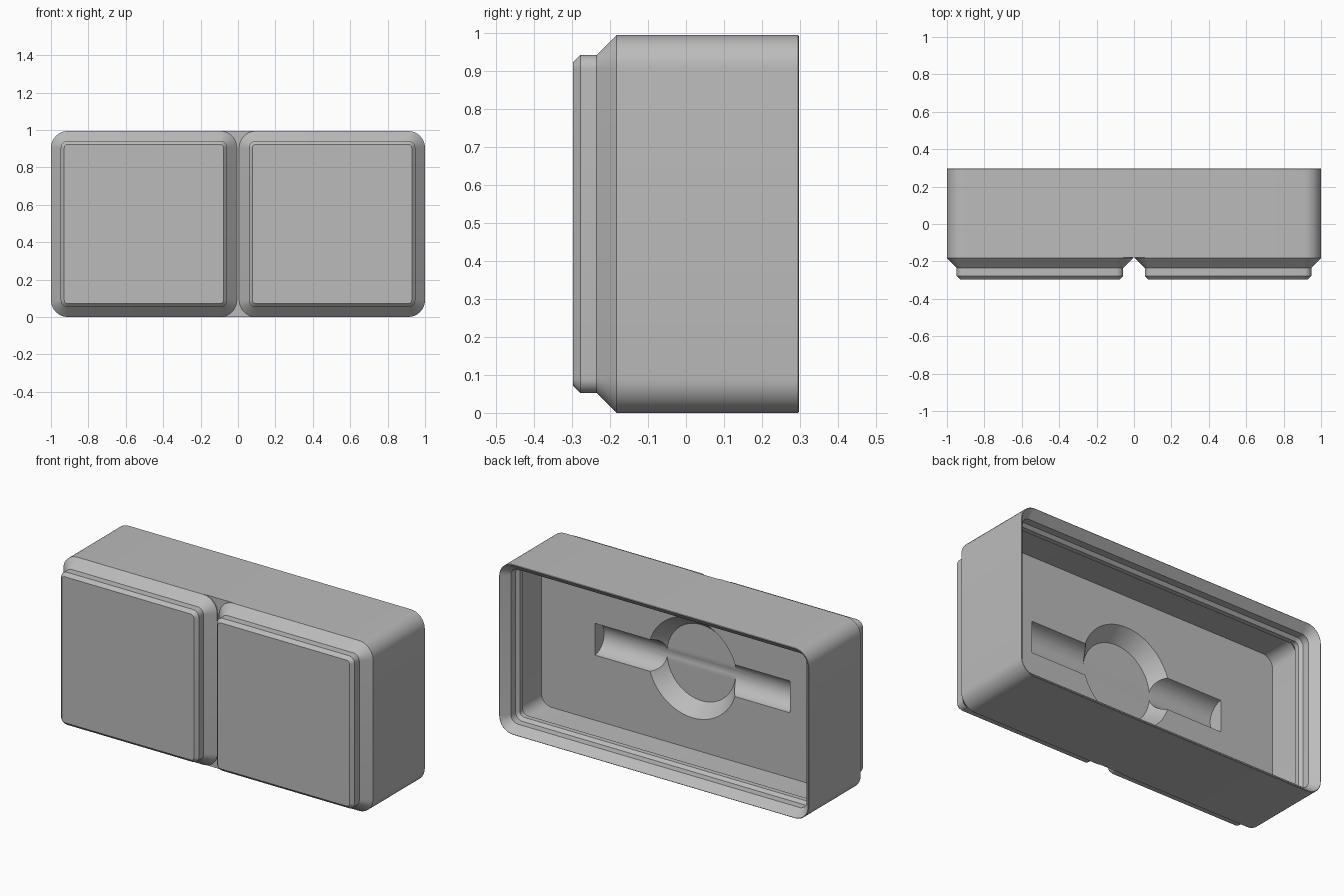
import bpy, bmesh, math
from mathutils import Matrix

default = bpy.data.objects.get("Cube")
if default:
    bpy.data.objects.remove(default)

HALF_H = 0.497      # half height of the box, also half width of one foot
RADIUS = 0.09       # outer corner radius
BACK, BODY_FRONT, FRONT = 0.297, -0.178, -0.297
FLOOR = -0.06       # inner floor of the tray

grey = bpy.data.materials.new("plain grey")
grey.use_nodes = True
grey.diffuse_color = (0.5, 0.5, 0.5, 1)
grey.node_tree.nodes["Principled BSDF"].inputs["Base Color"].default_value = (0.5, 0.5, 0.5, 1)


def finish(name, bm):
    bmesh.ops.recalc_face_normals(bm, faces=bm.faces)
    mesh = bpy.data.meshes.new(name)
    bm.to_mesh(mesh)
    bm.free()
    mesh.materials.append(grey)
    obj = bpy.data.objects.new(name, mesh)
    bpy.context.collection.objects.link(obj)
    return obj


def rounded_ring(bm, cx, half_w, inset, y, steps=8):
    """Rounded rectangle in the xz plane, moved inwards by inset."""
    r = max(RADIUS - inset, 0.015)
    w, h = half_w - inset - r, HALF_H - inset - r
    ring = []
    for k, (sx, sz) in enumerate([(1, 1), (-1, 1), (-1, -1), (1, -1)]):
        for i in range(steps + 1):
            a = (k + i / steps) * math.pi / 2
            ring.append(bm.verts.new((cx + sx * w + r * math.cos(a), y,
                                      HALF_H + sz * h + r * math.sin(a))))
    return ring


def loft(name, cx, half_w, profile, cap_end=True):
    """Skin rounded rings given as (inset, y) pairs."""
    bm = bmesh.new()
    rings = [rounded_ring(bm, cx, half_w, inset, y) for inset, y in profile]
    for a, b in zip(rings, rings[1:]):
        for i in range(len(a)):
            j = (i + 1) % len(a)
            bm.faces.new((a[i], a[j], b[j], b[i]))
    bm.faces.new(rings[0])
    if cap_end:
        bm.faces.new(rings[-1])
    return finish(name, bm)


def cone_cutter(name, r1, r2, length, matrix):
    bm = bmesh.new()
    bmesh.ops.create_cone(bm, cap_ends=True, segments=64, radius1=r1, radius2=r2,
                          depth=length, matrix=matrix)
    return finish(name, bm)


def smooth(obj):
    bpy.ops.object.select_all(action='DESELECT')
    obj.select_set(True)
    bpy.context.view_layer.objects.active = obj
    bpy.ops.object.shade_smooth_by_angle(angle=math.radians(30))


# Open tray: outer wall, stepped lip, undercut and inner floor
tray = loft("tray", 0, 1.0, [
    (0, BODY_FRONT), (0, BACK - 0.002), (0.003, BACK),
    (0.0455, BACK - 0.045), (0.0455, BACK - 0.088),
    (0.062, BACK - 0.105), (0.062, BACK - 0.134),
    (0.024, BACK - 0.172), (0.024, FLOOR)])

# Tapered round recess and long half-round channel in the floor
depth = 0.082
to_back = Matrix.Rotation(-math.pi / 2, 4, 'X')
recess = cone_cutter("recess_cutter", 0.222, 0.358, 2 * depth,
                     Matrix.Translation((0, FLOOR, HALF_H)) @ to_back)
channel = cone_cutter("channel_cutter", 0.093, 0.093, 1.26,
                      Matrix.Translation((0, FLOOR + 0.008, HALF_H))
                      @ Matrix.Rotation(math.pi / 2, 4, 'Y'))
bpy.context.view_layer.objects.active = tray
for cutter in (recess, channel):
    cutter.hide_render = True
    mod = tray.modifiers.new(cutter.name, 'BOOLEAN')
    mod.operation = 'DIFFERENCE'
    mod.solver = 'EXACT'
    mod.object = cutter
    bpy.ops.object.modifier_apply(modifier=mod.name)
    bpy.data.objects.remove(cutter)
smooth(tray)

# Two stepped square feet on the front
for name, side in (("left_foot", 1), ("right_foot", -1)):
    foot = loft(name, side * (1 - HALF_H), HALF_H, [
        (0.071, FRONT), (0.052, FRONT + 0.019), (0.052, FRONT + 0.062),
        (0, FRONT + 0.114), (0, BODY_FRONT)], cap_end=False)
    smooth(foot)
